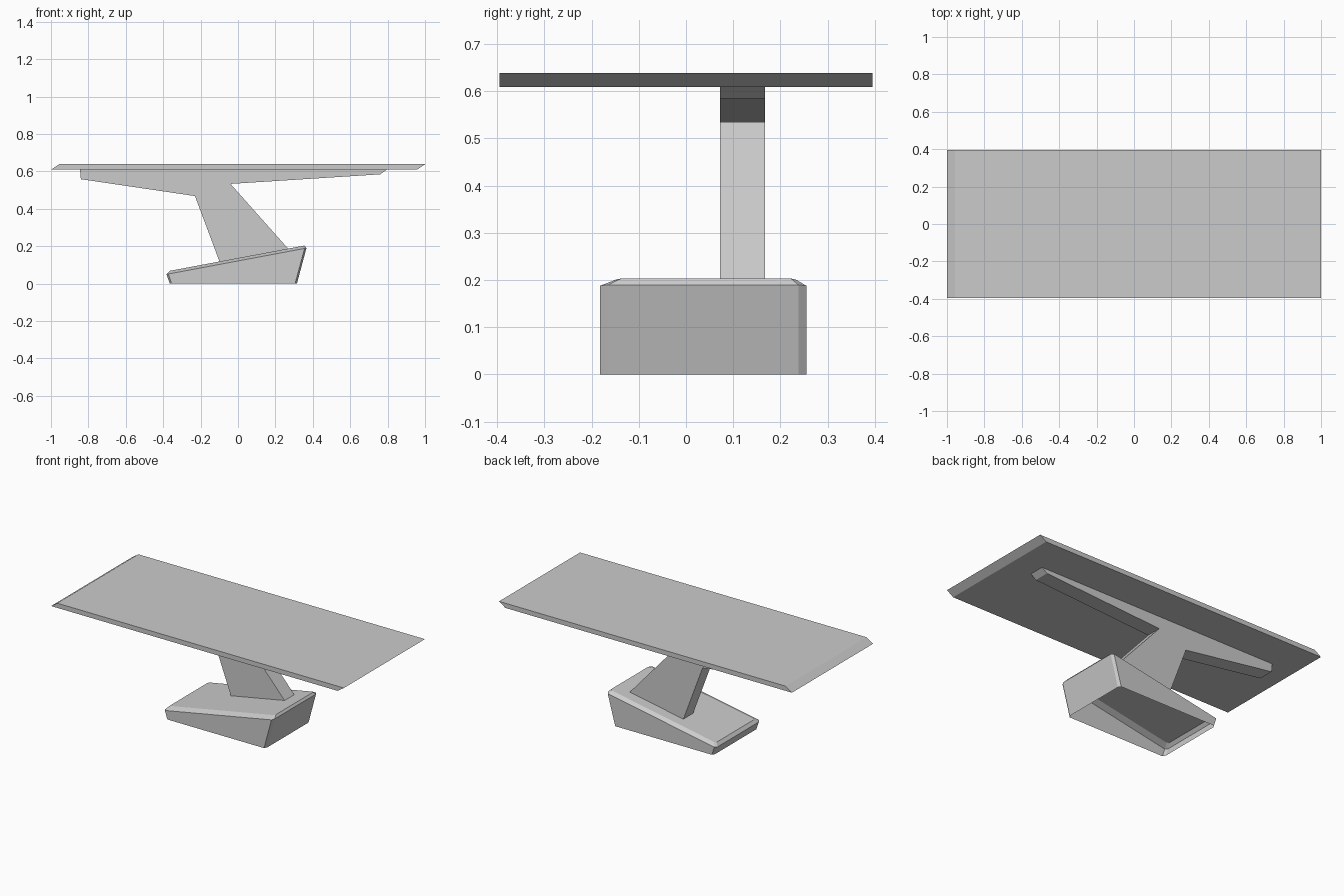
import bpy, bmesh

cube = bpy.data.objects.get("Cube")
if cube:
    bpy.data.objects.remove(cube, do_unlink=True)

GREY = (0.6, 0.6, 0.6, 1.0)
grey = bpy.data.materials.new("plain grey")
grey.use_nodes = True
grey.diffuse_color = GREY
grey.node_tree.nodes["Principled BSDF"].inputs["Base Color"].default_value = GREY


def finish(name, bm):
    bmesh.ops.recalc_face_normals(bm, faces=bm.faces)
    mesh = bpy.data.meshes.new(name)
    bm.to_mesh(mesh)
    bm.free()
    mesh.materials.append(grey)
    obj = bpy.data.objects.new(name, mesh)
    bpy.context.collection.objects.link(obj)
    return obj


def extruded_profile(name, profile, y0, y1):
    """Side profile in x and z, extruded from y0 to y1."""
    bm = bmesh.new()
    face = bm.faces.new([bm.verts.new((x, y0, z)) for x, z in profile])
    result = bmesh.ops.extrude_face_region(bm, geom=[face])
    moved = [v for v in result["geom"] if isinstance(v, bmesh.types.BMVert)]
    bmesh.ops.translate(bm, verts=moved, vec=(0, y1 - y0, 0))
    return finish(name, bm)


def cut_rectangle(x0, x1, y0, y1, cx, cy):
    """Rectangle outline with clipped corners."""
    return [(x0 + cx, y0), (x1 - cx, y0), (x1, y0 + cy), (x1, y1 - cy),
            (x1 - cx, y1), (x0 + cx, y1), (x0, y1 - cy), (x0, y0 + cy)]


# Flat top with slanted ends
extruded_profile("top_panel",
                 [(-1, 0.609), (0.957, 0.609), (1, 0.638), (-0.957, 0.638)],
                 -0.395, 0.395)

# Leaning post with its two tapered arms
extruded_profile("support_post",
                 [(-0.845, 0.609), (-0.84, 0.558), (-0.23, 0.468), (-0.098, 0.115),
                  (0.27, 0.184), (-0.04, 0.533), (0.76, 0.584), (0.795, 0.609)],
                 0.072, 0.167)

# Wedge base: hollow below, clipped corners, bevelled sloping top
SLOPE = 0.1875
levels = [
    (cut_rectangle(-0.365, 0.315, -0.182, 0.255, 0.010, 0.017), 0.0, 0.0),
    (cut_rectangle(-0.382, 0.366, -0.182, 0.255, 0.010, 0.017), 0.121, SLOPE),
    (cut_rectangle(-0.365, 0.355, -0.147, 0.232, 0.010, 0.010), 0.1365, SLOPE),
]
bm = bmesh.new()
rings = [[bm.verts.new((x, y, height + slope * x)) for x, y in outline]
         for outline, height, slope in levels]
for low, high in zip(rings, rings[1:]):
    for i in range(len(low)):
        j = (i + 1) % len(low)
        bm.faces.new((low[i], low[j], high[j], high[i]))
bm.faces.new(rings[-1])
finish("wedge_base", bm)
